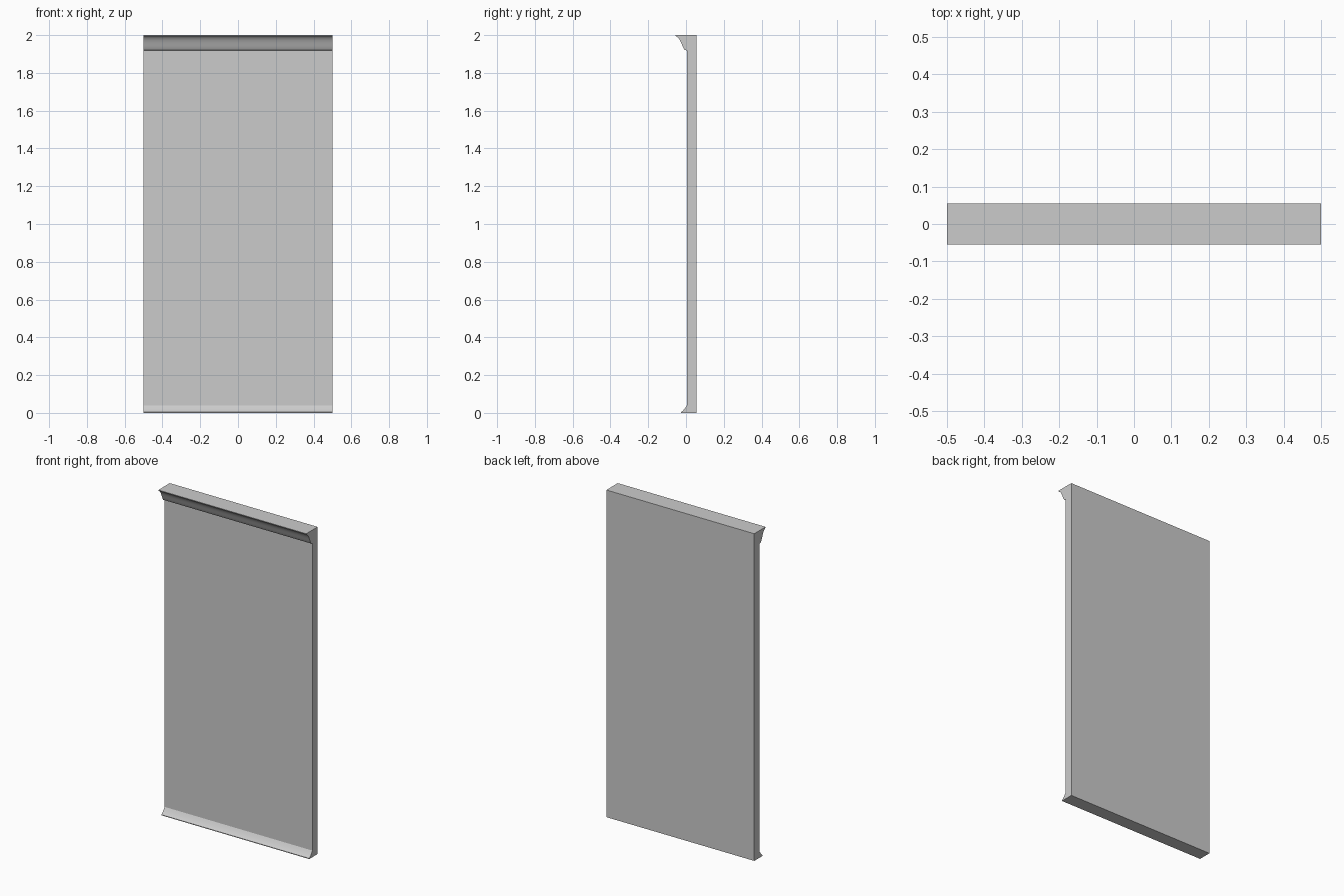
import bpy, bmesh

cube = bpy.data.objects.get("Cube")
if cube:
    bpy.data.objects.remove(cube, do_unlink=True)

HALF_WIDTH = 0.5
BACK, FACE = 0.055, 0.005

grey = bpy.data.materials.new("plain grey")
grey.use_nodes = True
colour = (0.6, 0.6, 0.6, 1)
grey.diffuse_color = colour
grey.node_tree.nodes["Principled BSDF"].inputs["Base Color"].default_value = colour


def bezier(a, b, c, d, steps=8):
    """Points along a cubic curve in the (y, z) plane."""
    points = []
    for i in range(steps + 1):
        t = i / steps
        s = 1 - t
        points.append(tuple(s**3 * p + 3 * s * s * t * q + 3 * s * t * t * r + t**3 * w
                            for p, q, r, w in zip(a, b, c, d)))
    return points


# Wall section: hollow skirting at the foot, S-shaped cornice at the head
skirting = bezier((-0.026, 0.004), (-0.014, 0.012), (-0.004, 0.026), (FACE, 0.04))
cornice = bezier((-0.008, 1.922), (-0.022, 1.94), (-0.028, 1.985), (-0.055, 1.996))
profile = ([(BACK, 0), (-0.026, 0)] + skirting + [(FACE, 1.918)]
           + cornice + [(-0.055, 2), (BACK, 2)])

# Extrude the section across the width
bm = bmesh.new()
end = bm.faces.new([bm.verts.new((-HALF_WIDTH, y, z)) for y, z in profile])
result = bmesh.ops.extrude_face_region(bm, geom=[end], use_keep_orig=True)
moved = [g for g in result["geom"] if isinstance(g, bmesh.types.BMVert)]
bmesh.ops.translate(bm, verts=moved, vec=(2 * HALF_WIDTH, 0, 0))
bmesh.ops.recalc_face_normals(bm, faces=bm.faces)
mesh = bpy.data.meshes.new("wall_panel")
bm.to_mesh(mesh)
bm.free()
mesh.materials.append(grey)

wall = bpy.data.objects.new("wall_panel", mesh)
bpy.context.collection.objects.link(wall)
bpy.context.view_layer.objects.active = wall
wall.select_set(True)
bpy.ops.object.shade_smooth_by_angle(angle=0.5)
